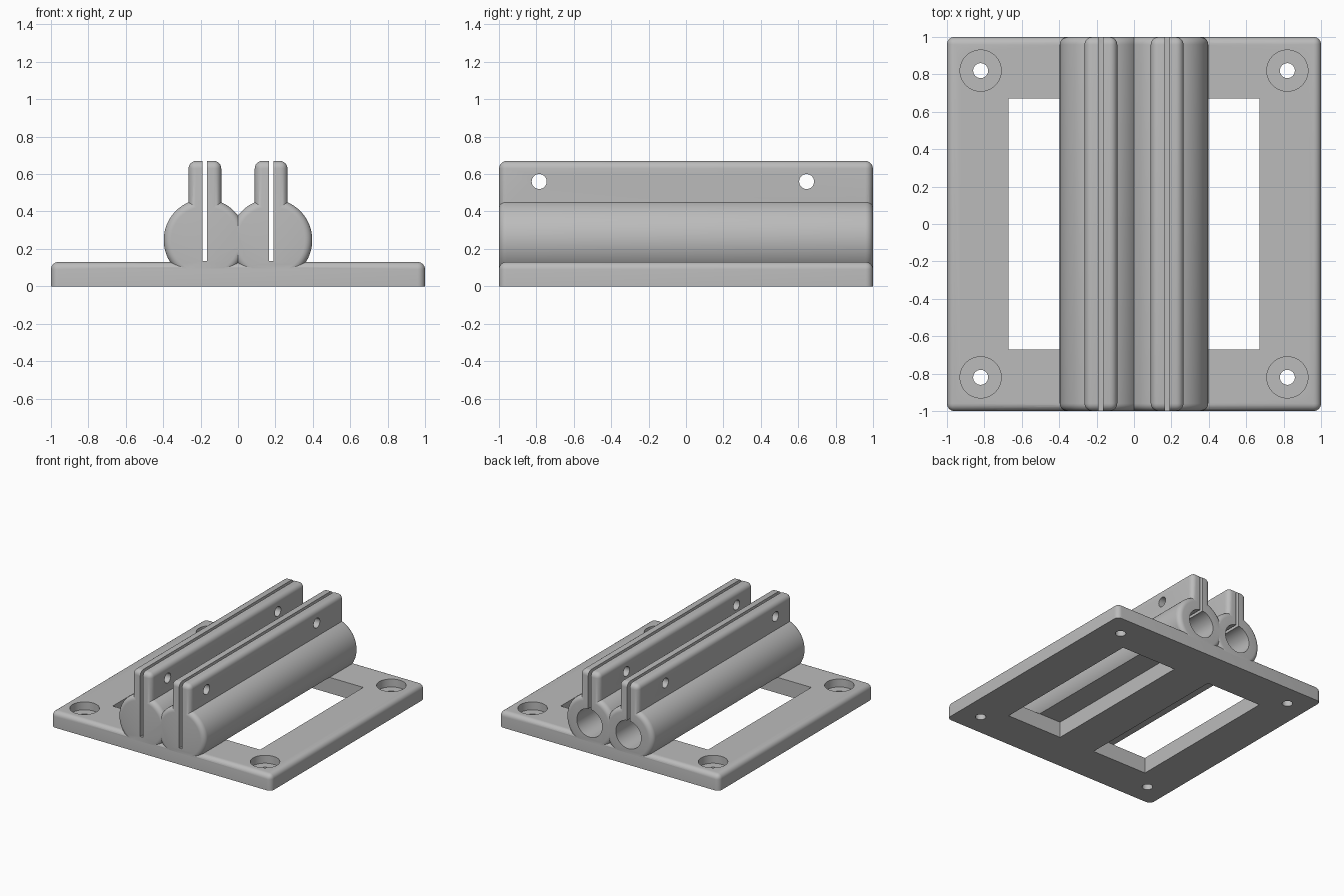
import bpy
import bmesh
import math
from mathutils import Matrix, Vector

if "Cube" in bpy.data.objects:
    bpy.data.objects.remove(bpy.data.objects["Cube"], do_unlink=True)

PLATE_TOP = 0.13
TUBE_X, TUBE_Z, TUBE_R, BORE_R = 0.177, 0.247, 0.22, 0.115
FILLET = 0.04

grey = bpy.data.materials.new("plain grey")
grey.use_nodes = True
colour = (0.5, 0.5, 0.5, 1)
grey.diffuse_color = colour
grey.node_tree.nodes["Principled BSDF"].inputs["Base Color"].default_value = colour


def finish(name, bm):
    mesh = bpy.data.meshes.new(name)
    bmesh.ops.recalc_face_normals(bm, faces=bm.faces)
    bm.to_mesh(mesh)
    bm.free()
    mesh.materials.append(grey)
    obj = bpy.data.objects.new(name, mesh)
    bpy.context.collection.objects.link(obj)
    return obj


def box(name, low, high, fillet=0):
    """Box between two corners; a fillet rounds everything but the bottom."""
    low, high = Vector(low), Vector(high)
    bm = bmesh.new()
    bmesh.ops.create_cube(bm, size=1)
    for v in bm.verts:
        v.co = (low + high) / 2 + v.co * (high - low)
    if fillet:
        edges = [e for e in bm.edges
                 if any(v.co.z > high.z - 0.001 for v in e.verts)]
        bmesh.ops.bevel(bm, geom=edges, offset=fillet, segments=6,
                        profile=0.5, affect='EDGES')
    return finish(name, bm)


def rod(name, centre, radius, length, axis, fillet=0, sides=64):
    """Cylinder along an axis, with optionally rounded rims."""
    bm = bmesh.new()
    bmesh.ops.create_cone(bm, cap_ends=True, segments=sides, radius1=radius,
                          radius2=radius, depth=length)
    if fillet:
        rims = [e for e in bm.edges if abs(e.verts[0].co.z - e.verts[1].co.z) < 0.001]
        bmesh.ops.bevel(bm, geom=rims, offset=fillet, segments=6,
                        profile=0.5, affect='EDGES')
    turn = Vector((0, 0, 1)).rotation_difference(Vector(axis)).to_matrix().to_4x4()
    bm.transform(Matrix.Translation(centre) @ turn)
    return finish(name, bm)


def combine(target, other, operation):
    other.hide_render = True
    mod = target.modifiers.new(operation, 'BOOLEAN')
    mod.operation = operation
    mod.solver = 'EXACT'
    mod.object = other
    bpy.ops.object.select_all(action='DESELECT')
    target.select_set(True)
    bpy.context.view_layer.objects.active = target
    bpy.ops.object.modifier_apply(modifier=mod.name)
    bpy.data.objects.remove(other, do_unlink=True)


X, Y, Z = (1, 0, 0), (0, 1, 0), (0, 0, 1)

# base plate
mount = box("clamp_mount", (-1, -1, 0), (1, 1, PLATE_TOP), FILLET)

# twin tubes with clamping fins
for side in (-1, 1):
    x = side * TUBE_X
    tube = rod("tube", (x, 0, TUBE_Z), TUBE_R, 1.999, Y, FILLET, 96)
    combine(mount, tube, 'UNION')
    fin = box("fin", (x - 0.0875, -0.999, TUBE_Z), (x + 0.0875, 0.999, 0.67), FILLET)
    combine(mount, fin, 'UNION')

# windows, blind bores, clamping slits and countersunk mounting holes
for side in (-1, 1):
    x = side * TUBE_X
    xs = sorted((side * 0.165, side * 0.67))
    combine(mount, box("window", (xs[0], -0.67, -0.1), (xs[1], 0.67, 0.131)), 'DIFFERENCE')
    combine(mount, rod("bore", (x, 0.07, TUBE_Z), BORE_R, 2, Y), 'DIFFERENCE')
    combine(mount, box("slit", (x - 0.0125, -1.1, 0.134), (x + 0.0125, 1.1, 0.8)), 'DIFFERENCE')
    for end in (-1, 1):
        spot = (side * 0.82, end * 0.82)
        combine(mount, rod("hole", (*spot, 0.1), 0.04, 0.5, Z, sides=32), 'DIFFERENCE')
        combine(mount, rod("recess", (*spot, 0.165), 0.11, 0.2, Z), 'DIFFERENCE')

# cross bolt holes through all fins
for y in (-0.785, 0.645):
    combine(mount, rod("bolt_hole", (0, y, 0.56), 0.04, 1, X, sides=32), 'DIFFERENCE')

bpy.ops.object.shade_smooth_by_angle(angle=math.radians(30))
